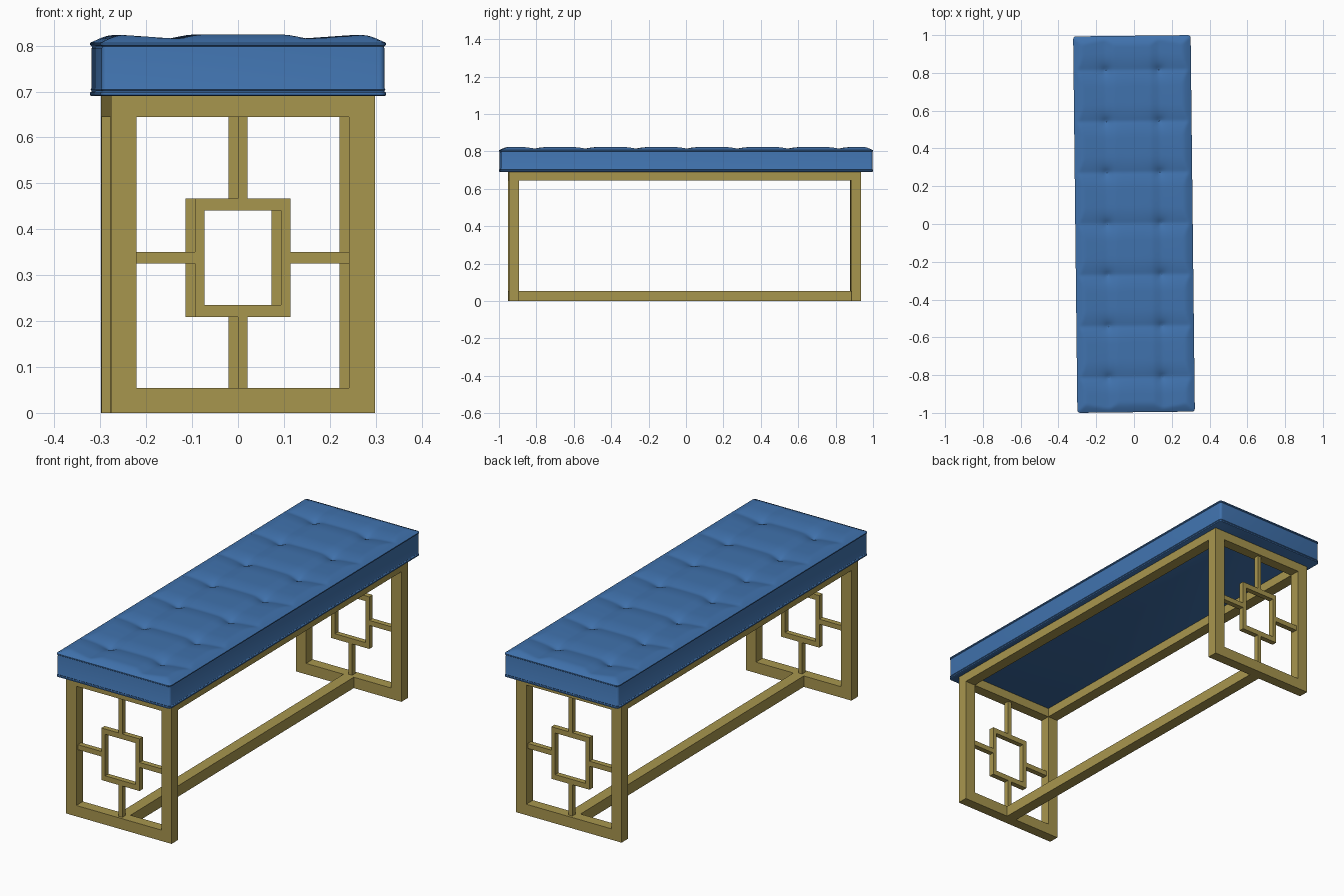
import bpy, bmesh, math
from mathutils import Matrix

if "Cube" in bpy.data.objects:
    bpy.data.objects.remove(bpy.data.objects["Cube"])

YAW = Matrix.Rotation(0.0112, 4, 'Z')   # whole bench sits slightly turned


def material(name, rgb):
    m = bpy.data.materials.new(name)
    m.diffuse_color = (*rgb, 1)
    m.use_nodes = True
    m.node_tree.nodes["Principled BSDF"].inputs["Base Color"].default_value = m.diffuse_color
    return m


gold = material("brushed gold", (0.392, 0.305, 0.076))
blue = material("blue fabric", (0.051, 0.168, 0.418))


def finish(name, bm, mat, smooth=False):
    bmesh.ops.recalc_face_normals(bm, faces=bm.faces)
    me = bpy.data.meshes.new(name)
    bm.to_mesh(me)
    bm.free()
    me.materials.append(mat)
    if smooth:
        me.shade_smooth()
        me.set_sharp_from_angle(angle=math.radians(35))
    ob = bpy.data.objects.new(name, me)
    ob.matrix_world = YAW
    bpy.context.collection.objects.link(ob)
    return ob


def boxes(name, spans, mat):
    """One object made of boxes given as (x0, x1, y0, y1, z0, z1)."""
    bm = bmesh.new()
    for x0, x1, y0, y1, z0, z1 in spans:
        m = (Matrix.Translation(((x0 + x1) / 2, (y0 + y1) / 2, (z0 + z1) / 2))
             @ Matrix.Diagonal((x1 - x0, y1 - y0, z1 - z0, 1)))
        bmesh.ops.create_cube(bm, size=1, matrix=m)
    return finish(name, bm, mat)


# Frame dimensions
HW, T, TOP, RAIL = 0.2875, 0.056, 0.692, 0.645
Y0, Y1, D = -0.949, 0.933, 0.052
ZC = 0.338

# End frames with square fretwork
for label, ya in (("front", Y0), ("back", Y1 - D)):
    yb = ya + D
    boxes(label + "_end_frame", [
        (-HW, -HW + T, ya, yb, 0, TOP), (HW - T, HW, ya, yb, 0, TOP),
        (-HW + T, HW - T, ya, yb, 0, 0.054), (-HW + T, HW - T, ya, yb, RAIL, TOP)], gold)
    fa, fb = ya + 0.013, yb - 0.013
    ox, ix, oz, iz = 0.104, 0.083, 0.129, 0.103
    boxes(label + "_fretwork", [
        (-ox, -ix, fa, fb, ZC - oz, ZC + oz), (ix, ox, fa, fb, ZC - oz, ZC + oz),
        (-ix, ix, fa, fb, ZC - oz, ZC - iz), (-ix, ix, fa, fb, ZC + iz, ZC + oz),
        (-0.0105, 0.0105, fa, fb, 0.054, ZC - oz), (-0.0105, 0.0105, fa, fb, ZC + oz, RAIL),
        (-HW + T, -ox, fa, fb, ZC - 0.0125, ZC + 0.0125),
        (ox, HW - T, fa, fb, ZC - 0.0125, ZC + 0.0125)], gold)

# Long rails under the seat and the low central stretcher
boxes("left_seat_rail", [(-HW, -HW + T, Y0 + D, Y1 - D, RAIL, TOP)], gold)
boxes("right_seat_rail", [(HW - T, HW, Y0 + D, Y1 - D, RAIL, TOP)], gold)
boxes("floor_stretcher", [(-T / 2, T / 2, Y0 + D, Y1 - D, 0, 0.054)], gold)

# Cushion sides: rounded rectangles stacked through two piped edges
CW, CL, R = 0.311, 0.9965, 0.015
profile = [(0.004, 0.690), (0.0, 0.692), (0.0, 0.698), (0.004, 0.701), (0.001, 0.704),
           (0.003, 0.708), (0.003, 0.794), (0.004, 0.798), (0.0, 0.801), (0.0, 0.806),
           (0.003, 0.808)]
bm = bmesh.new()
rings = []
for inset, z in profile:
    ring = []
    for k, (sx, sy) in enumerate(((1, 1), (-1, 1), (-1, -1), (1, -1))):
        for i in range(6):
            a = math.pi / 2 * (k + i / 5)
            ring.append(bm.verts.new((sx * (CW - R) + (R - inset) * math.cos(a),
                                      sy * (CL - R) + (R - inset) * math.sin(a), z)))
    rings.append(ring)
bm.faces.new(rings[0])
for a, b in zip(rings, rings[1:]):
    for i in range(len(a)):
        j = (i + 1) % len(a)
        bm.faces.new((a[i], a[j], b[j], b[i]))
finish("cushion_sides", bm, blue, True)

# Tufted top: two columns and seven rows of pulled-in points
ROWS = [0.003 + 0.271 * i for i in range(-3, 4)]
COL = 0.142
TW, TL = CW - 0.002, CL - 0.002


def tuft_height(x, y):
    d = abs(x) - COL
    dy = min(abs(y - r) for r in ROWS)
    h = 0.824
    h -= 0.009 * max(0, 1 - (d / 0.13 if d > 0 else -d / 0.045))   # column dip
    h -= 0.010 * max(0, 1 - dy / 0.09) ** 2                        # row crease
    h -= 0.016 * math.exp(-math.hypot(d, dy) / 0.025)              # button pit
    edge = min(TW - abs(x), TL - abs(y))
    return min(h, 0.807 + 0.017 * math.sin(math.pi / 2 * min(1, max(0, edge) / 0.055)))


bm = bmesh.new()
NX, NY = 62, 198
bmesh.ops.create_grid(bm, x_segments=NX, y_segments=NY, size=1)
for v in bm.verts:
    x, y = v.co.x * TW, v.co.y * TL
    z = tuft_height(x, y)
    # pull the corner points onto the rounded outline
    cx, cy = abs(x) - (TW - R), abs(y) - (TL - R)
    if cx > 0 and cy > 0 and math.hypot(cx, cy) > R:
        s = R / math.hypot(cx, cy)
        x = math.copysign(TW - R + cx * s, x)
        y = math.copysign(TL - R + cy * s, y)
    v.co = (x, y, z)
finish("tufted_cushion_top", bm, blue, True)
